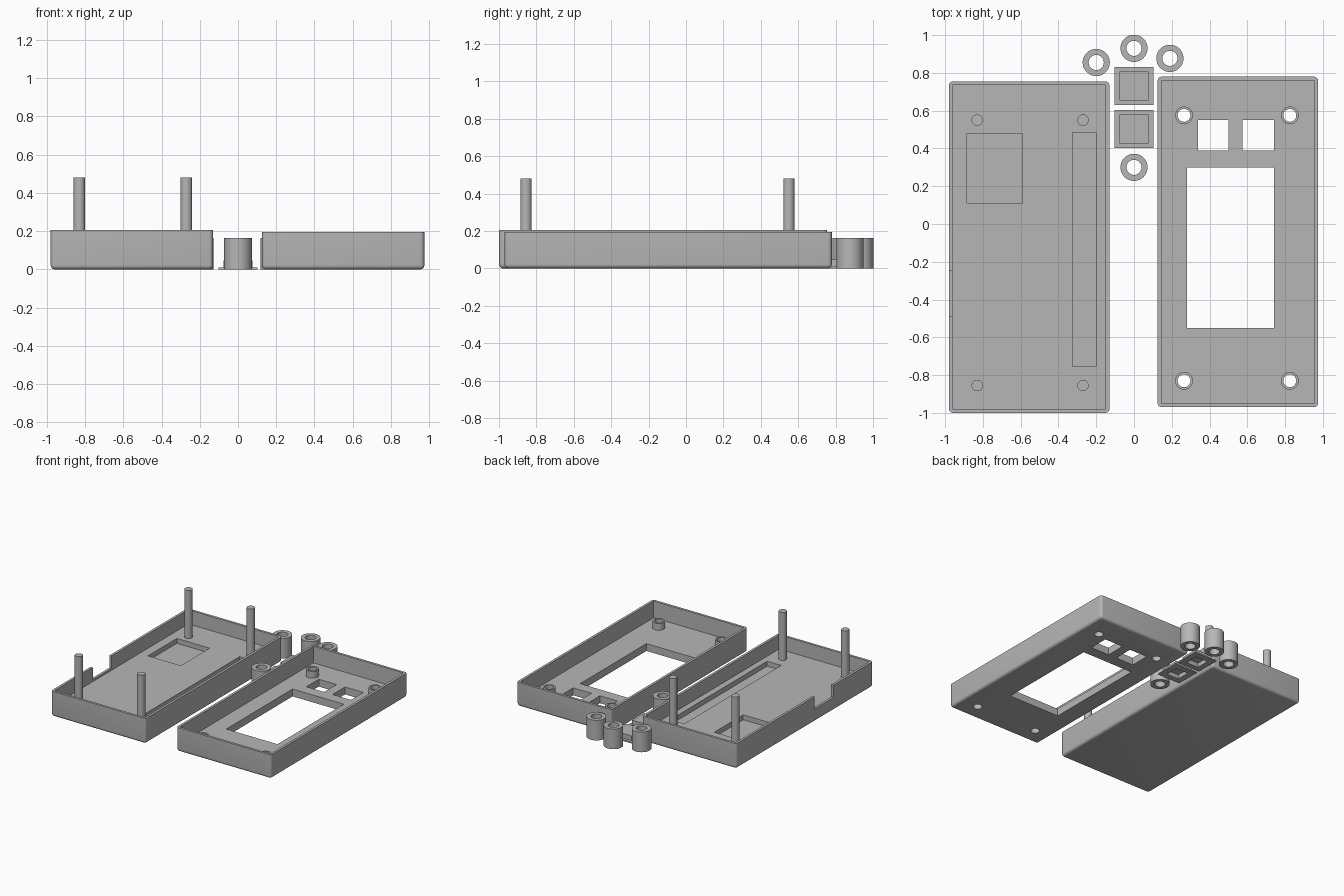
import bpy, bmesh, math
from mathutils import Matrix, Vector

if "Cube" in bpy.data.objects:
    bpy.data.objects.remove(bpy.data.objects["Cube"])

grey = bpy.data.materials.new("plain grey")
grey.diffuse_color = (0.47, 0.47, 0.47, 1)
grey.use_nodes = True
grey.node_tree.nodes["Principled BSDF"].inputs["Base Color"].default_value = grey.diffuse_color


def finish(name, bm):
    bmesh.ops.recalc_face_normals(bm, faces=bm.faces)
    me = bpy.data.meshes.new(name)
    bm.to_mesh(me)
    bm.free()
    me.materials.append(grey)
    ob = bpy.data.objects.new(name, me)
    bpy.context.collection.objects.link(ob)
    return ob


def smooth(ob):
    bpy.ops.object.select_all(action='DESELECT')
    ob.select_set(True)
    bpy.context.view_layer.objects.active = ob
    bpy.ops.object.shade_smooth_by_angle(angle=math.radians(35))


def box(name, x0, x1, y0, y1, z0, z1, fillet=0):
    bm = bmesh.new()
    size = Matrix.Diagonal((x1 - x0, y1 - y0, z1 - z0, 1))
    centre = Matrix.Translation(((x0 + x1) / 2, (y0 + y1) / 2, (z0 + z1) / 2))
    bmesh.ops.create_cube(bm, size=1, matrix=centre @ size)
    if fillet:  # round everything except the open rim
        edges = [e for e in bm.edges if min(v.co.z for v in e.verts) < z1 - 1e-4]
        bmesh.ops.bevel(bm, geom=edges, offset=fillet, segments=5,
                        profile=0.5, affect='EDGES')
    return finish(name, bm)


def cylinder(name, x, y, r, z0, z1, sides=40):
    bm = bmesh.new()
    bmesh.ops.create_cone(bm, cap_ends=True, segments=sides, radius1=r, radius2=r,
                          depth=z1 - z0, matrix=Matrix.Translation((x, y, (z0 + z1) / 2)))
    return finish(name, bm)


def tube(name, x, y, r_out, r_in, z0, z1, sides=40):
    bm = bmesh.new()
    profile = [(r_in, z0), (r_out, z0), (r_out, z1), (r_in, z1)]
    rings = []
    for i in range(sides):
        a = math.tau * i / sides
        rings.append([bm.verts.new((x + r * math.cos(a), y + r * math.sin(a), z))
                      for r, z in profile])
    for i in range(sides):
        a, b = rings[i], rings[(i + 1) % sides]
        for k in range(4):
            bm.faces.new((a[k], b[k], b[(k + 1) % 4], a[(k + 1) % 4]))
    ob = finish(name, bm)
    smooth(ob)
    return ob


def carve(ob, cutters):
    bpy.context.view_layer.objects.active = ob
    for c in cutters:
        m = ob.modifiers.new("cut", 'BOOLEAN')
        m.operation = 'DIFFERENCE'
        m.solver = 'EXACT'
        m.object = c
        bpy.ops.object.modifier_apply(modifier=m.name)
        bpy.data.objects.remove(c, do_unlink=True)
    smooth(ob)


# Base tray with floor recesses and a side notch
base = box("base_tray", -0.98, -0.13, -1.0, 0.755, 0, 0.205, 0.022)
carve(base, [
    box("cavity", -0.96, -0.15, -0.98, 0.735, 0.09, 0.4),
    box("square_recess", -0.885, -0.59, 0.11, 0.48, 0.05, 0.3),
    box("long_recess", -0.325, -0.2, -0.755, 0.485, 0.05, 0.3),
    box("side_notch", -1.1, -0.94, -0.49, -0.25, 0.105, 0.4),
])

# Posts standing in the base tray
for x in (-0.83, -0.27):
    for y in (-0.855, 0.55):
        smooth(cylinder("post", x, y, 0.03, 0.085, 0.48))

# Cover tray with windows and screw holes
screws = [(x, y) for x in (0.265, 0.825) for y in (-0.83, 0.575)]
cover = box("cover_tray", 0.125, 0.975, -0.97, 0.78, 0, 0.195, 0.022)
carve(cover, [
    box("cavity", 0.145, 0.955, -0.95, 0.76, 0.06, 0.4),
    box("screen_window", 0.28, 0.74, -0.55, 0.30, -0.1, 0.3),
    box("left_window", 0.34, 0.50, 0.39, 0.55, -0.1, 0.3),
    box("right_window", 0.575, 0.74, 0.39, 0.55, -0.1, 0.3),
] + [cylinder("screw_hole", x, y, 0.034, -0.1, 0.3) for x, y in screws])

# Raised collars around the screw holes
for x, y in screws:
    tube("screw_collar", x, y, 0.047, 0.034, 0.06, 0.115)

# Loose spacers
for x, y in ((-0.2, 0.855), (0, 0.93), (0.19, 0.877), (0, 0.30)):
    tube("spacer", x, y, 0.072, 0.04, 0, 0.163)

# Button caps: flange, raised block, hollow underside
for y in (0.503, 0.73):
    flange = box("button_flange", -0.103, 0.103, y - 0.101, y + 0.101, 0, 0.01)
    block = box("button_block", -0.077, 0.077, y - 0.077, y + 0.077, 0.01, 0.047)
    for part in (flange, block):
        carve(part, [box("hollow", -0.055, 0.055, y - 0.055, y + 0.055, -0.1, 0.035)])
